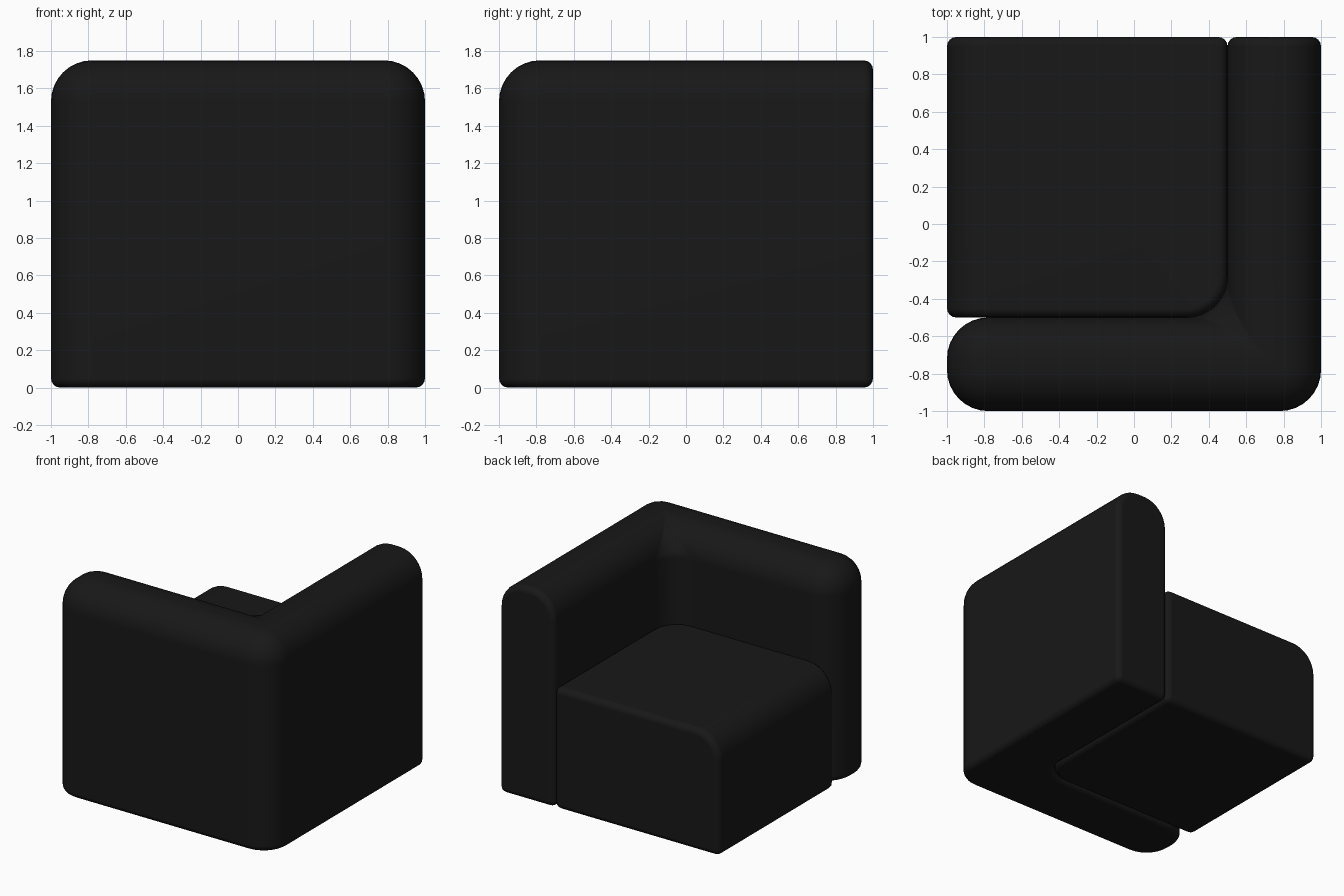
import bpy, bmesh, math

if "Cube" in bpy.data.objects:
    bpy.data.objects.remove(bpy.data.objects["Cube"])

BIG, SMALL = 0.22, 0.05

fabric = bpy.data.materials.new("dark_fabric")
fabric.diffuse_color = (0.009, 0.009, 0.009, 1)
fabric.use_nodes = True
fabric.node_tree.nodes["Principled BSDF"].inputs["Base Color"].default_value = fabric.diffuse_color


def cushion(name, outline, height, is_big):
    """Extrude an outline, round the chosen edges widely and all other sharp edges slightly."""
    bm = bmesh.new()
    base = bm.faces.new([bm.verts.new((x, y, 0)) for x, y in outline])
    top = bmesh.ops.extrude_face_region(bm, geom=[base], use_keep_orig=True)
    bmesh.ops.translate(bm, vec=(0, 0, height),
                        verts=[g for g in top["geom"] if isinstance(g, bmesh.types.BMVert)])
    bmesh.ops.recalc_face_normals(bm, faces=bm.faces[:])

    def bevel(edges, width, segments):
        bmesh.ops.bevel(bm, geom=edges, offset=width, offset_type='OFFSET', segments=segments,
                        profile=0.5, affect='EDGES', clamp_overlap=True)

    bevel([e for e in bm.edges if is_big(e.verts[0].co, e.verts[1].co)], BIG, 8)
    bevel([e for e in bm.edges if e.calc_face_angle(0) > math.radians(60)], SMALL, 4)
    bmesh.ops.recalc_face_normals(bm, faces=bm.faces[:])

    mesh = bpy.data.meshes.new(name)
    bm.to_mesh(mesh)
    bm.free()
    mesh.materials.append(fabric)
    obj = bpy.data.objects.new(name, mesh)
    bpy.context.collection.objects.link(obj)
    bpy.context.view_layer.objects.active = obj
    obj.select_set(True)
    bpy.ops.object.shade_smooth_by_angle(angle=math.radians(40))
    obj.select_set(False)
    obj.modifiers.new("even_shading", 'WEIGHTED_NORMAL').keep_sharp = True
    return obj


def on(a, b, axis, value):
    return abs(a[axis] - value) < 1e-4 and abs(b[axis] - value) < 1e-4


# L-shaped backrest: wide rounding except underneath and on the joining end
cushion("corner_backrest",
        [(-1, -1), (1, -1), (1, 1), (0.5, 1), (0.5, -0.5), (-1, -0.5)], 1.75,
        lambda a, b: not on(a, b, 2, 0) and not on(a, b, 1, 1))

# Seat block: wide rounding on the front lip and the inner upright corner
cushion("seat",
        [(-1, -0.5), (0.5, -0.5), (0.5, 1), (-1, 1)], 1.0,
        lambda a, b: (on(a, b, 0, -1) and on(a, b, 2, 1.0))
        or (on(a, b, 0, 0.5) and on(a, b, 1, -0.5)))
